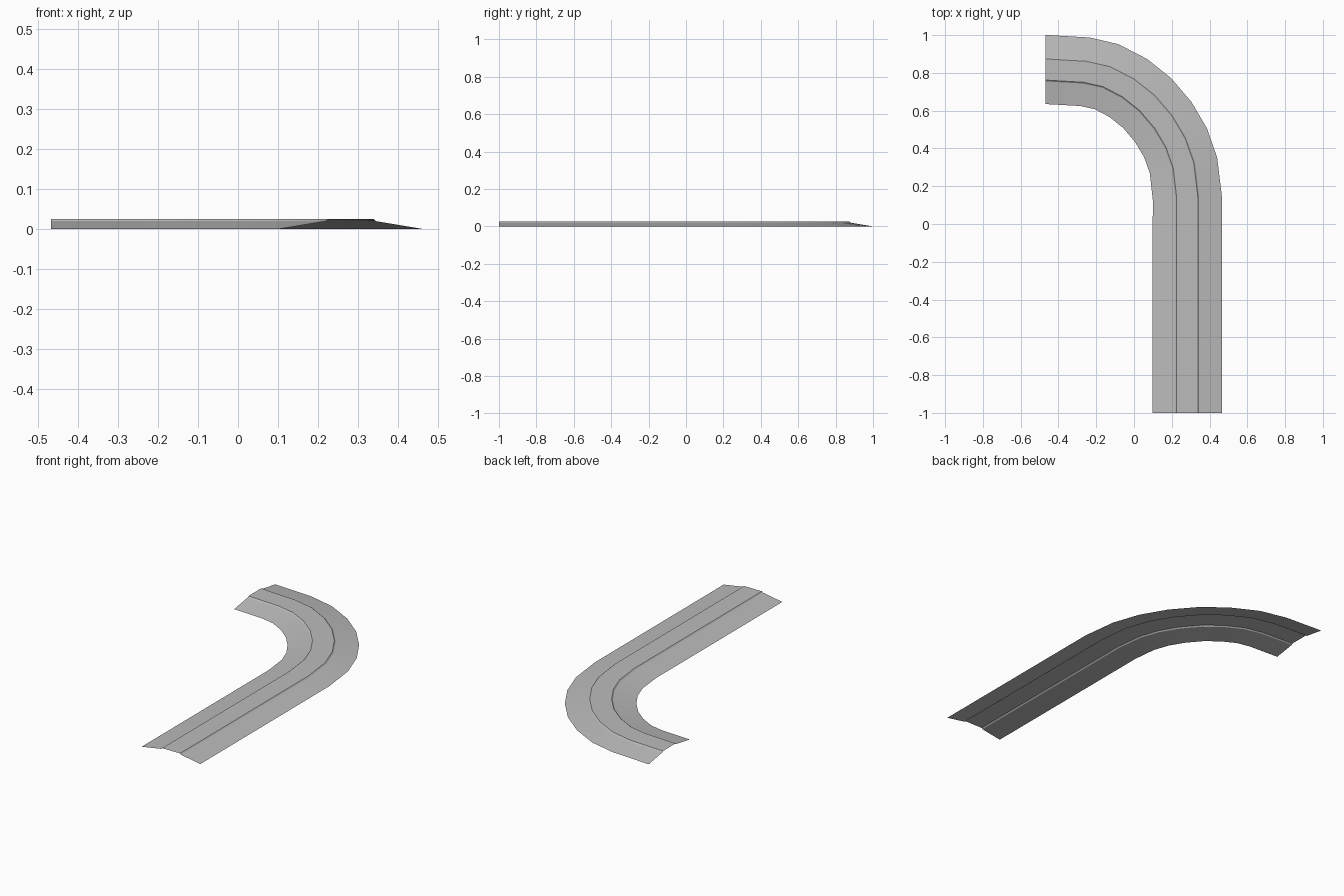
import bpy, math
from mathutils import Vector

cube = bpy.data.objects.get("Cube")
if cube:
    bpy.data.objects.remove(cube, do_unlink=True)

# Single plain grey
grey = bpy.data.materials.new("road grey")
grey.use_nodes = True
colour = (0.5, 0.5, 0.5, 1)
grey.diffuse_color = colour
bsdf = next(n for n in grey.node_tree.nodes if n.type == 'BSDF_PRINCIPLED')
bsdf.inputs["Base Color"].default_value = colour
bsdf.inputs["Roughness"].default_value = 0.8

# Centre line: straight run, then a left-hand bend
path = [Vector(p) for p in (
    (0.282, -1), (0.282, -0.43), (0.282, 0.14), (0.262, 0.31), (0.22, 0.43),
    (0.155, 0.54), (0.07, 0.64), (-0.03, 0.72), (-0.145, 0.78),
    (-0.26, 0.806), (-0.468, 0.818))]

# Half cross-section (offset, height): verge foot, kerb foot, kerb top
half = [(0.183, 0), (0.063, 0.02), (0.056, 0.026)]
profile = [(-o, z) for o, z in half] + half[::-1]


def side_direction(i):
    """Unit vector pointing to the outside of the bend."""
    if i == 0:
        return Vector((1, 0))
    if i == len(path) - 1:
        return Vector((0, 1))
    a = (path[i] - path[i - 1]).normalized()
    b = (path[i + 1] - path[i]).normalized()
    t = (a + b).normalized()
    return Vector((t.y, -t.x))


def sweep(name):
    """Sweep the profile along the centre line as an open sheet."""
    verts, faces, n = [], [], len(profile)
    for i, p in enumerate(path):
        side = side_direction(i)
        verts += [(*(p + side * o), z) for o, z in profile]
    for i in range(len(path) - 1):
        for j in range(n - 1):
            k = i * n + j
            faces.append((k, k + 1, k + n + 1, k + n))
    mesh = bpy.data.meshes.new(name)
    mesh.from_pydata(verts, [], faces)
    mesh.materials.append(grey)
    obj = bpy.data.objects.new(name, mesh)
    bpy.context.collection.objects.link(obj)
    return obj


road = sweep("curved_road")
bpy.ops.object.select_all(action='DESELECT')
road.select_set(True)
bpy.context.view_layer.objects.active = road
bpy.ops.object.shade_smooth_by_angle(angle=math.radians(25))
